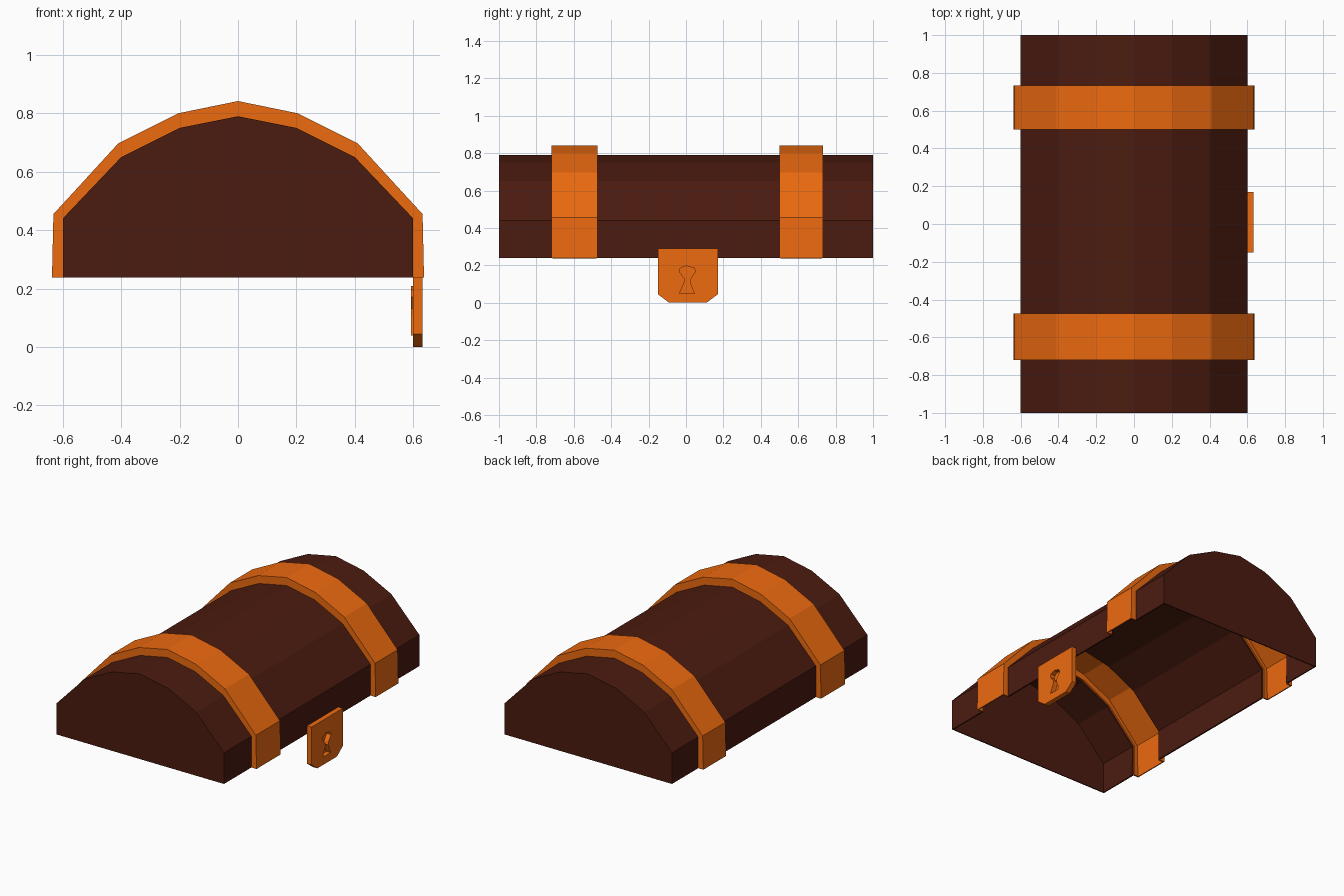
import bpy, bmesh

if "Cube" in bpy.data.objects:
    bpy.data.objects.remove(bpy.data.objects["Cube"])


def material(name, color):
    m = bpy.data.materials.new(name)
    m.diffuse_color = (*color, 1)
    m.use_nodes = True
    m.node_tree.nodes["Principled BSDF"].inputs["Base Color"].default_value = m.diffuse_color
    return m


WOOD = material("dark_wood", (0.071, 0.011, 0.005))
BRASS = material("orange_metal", (0.85, 0.145, 0.005))


def finish(name, bm, mat):
    me = bpy.data.meshes.new(name)
    bm.to_mesh(me)
    bm.free()
    me.materials.append(mat)
    ob = bpy.data.objects.new(name, me)
    bpy.context.collection.objects.link(ob)
    return ob


def mirrored(half):
    # half profile runs from the top centre down to the right edge
    return [(-x, z) for x, z in reversed(half[1:])] + half


def ring(bm, profile, y):
    return [bm.verts.new((x, y, z)) for x, z in profile]


def strip(bm, a, b):
    for i in range(len(a) - 1):
        bm.faces.new((a[i], a[i + 1], b[i + 1], b[i]))


def thin_wall(ob):
    s = ob.modifiers.new("wall", 'SOLIDIFY')
    s.thickness = 0.01
    s.offset = -1


def prism(name, outline, x0, x1, mat):
    # outline in (y, z), extruded along x
    bm = bmesh.new()
    f = bm.faces.new([bm.verts.new((x0, y, z)) for y, z in outline])
    out = bmesh.ops.extrude_face_region(bm, geom=[f])["geom"]
    verts = [v for v in out if isinstance(v, bmesh.types.BMVert)]
    bmesh.ops.translate(bm, vec=(x1 - x0, 0, 0), verts=verts)
    bmesh.ops.recalc_face_normals(bm, faces=bm.faces)
    return finish(name, bm, mat)


lid_profile = mirrored([(0, 0.79), (0.2, 0.75), (0.4, 0.65), (0.6, 0.44), (0.6, 0.238)])
strap_profile = mirrored([(0, 0.842), (0.205, 0.80), (0.41, 0.697), (0.632, 0.455), (0.637, 0.238)])
straps = [(-0.72, -0.473), (0.50, 0.732)]

# Hollow lid: three shell sections between the straps, capped at both ends
bm = bmesh.new()
for y0, y1 in ((-1, straps[0][0]), (straps[0][1], straps[1][0]), (straps[1][1], 1)):
    a, b = ring(bm, lid_profile, y0), ring(bm, lid_profile, y1)
    strip(bm, a, b)
    if y0 == -1:
        bm.faces.new(a[::-1])
    if y1 == 1:
        bm.faces.new(b)
thin_wall(finish("lid", bm, WOOD))

# Raised straps, open channels on the inside
for label, (y0, y1) in zip(("front_strap", "back_strap"), straps):
    bm = bmesh.new()
    rings = [ring(bm, p, y) for p, y in ((lid_profile, y0), (strap_profile, y0),
                                         (strap_profile, y1), (lid_profile, y1))]
    for a, b in zip(rings, rings[1:]):
        strip(bm, a, b)
    thin_wall(finish(label, bm, BRASS))

# Lock plate with a recessed keyhole
plate = prism("lock_plate", [(-0.15, 0.29), (-0.15, 0.045), (-0.09, 0), (0.11, 0),
                             (0.17, 0.045), (0.17, 0.29)], 0.6, 0.632, BRASS)
keyhole = [(-0.03, 0.185), (0.0, 0.197), (0.045, 0.185), (0.05, 0.165), (0.025, 0.13),
           (0.02, 0.11), (0.045, 0.05), (-0.035, 0.05), (-0.008, 0.11), (-0.008, 0.13),
           (-0.035, 0.165)]
cutter = prism("keyhole_cutter", keyhole, 0.58, 0.66, BRASS)
cutter.hide_render = True
cut = plate.modifiers.new("keyhole", 'BOOLEAN')
cut.operation = 'DIFFERENCE'
cut.object = cutter

# Keyhole backing that closes the recess behind the plate
backing = [(0.008 + (y - 0.008) * 1.15, 0.124 + (z - 0.124) * 1.15) for y, z in keyhole]
prism("keyhole_backing", backing, 0.592, 0.601, BRASS)
